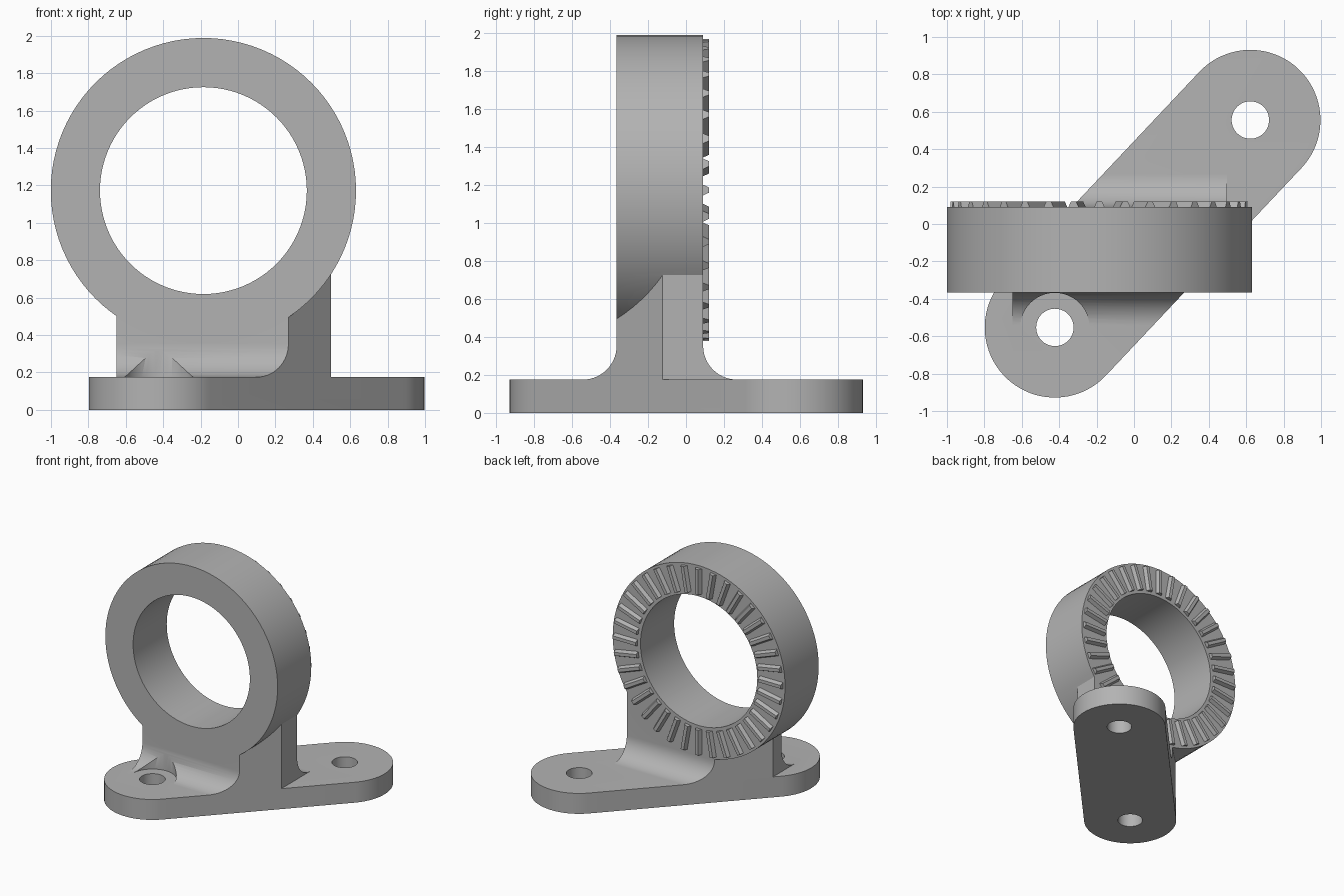
import bpy, bmesh, math
from mathutils import Matrix, Vector

cube = bpy.data.objects.get("Cube")
if cube:
    bpy.data.objects.remove(cube, do_unlink=True)

# Main dimensions
BASE_H, BASE_R = 0.175, 0.375
FRONT_END, BACK_END = Vector((-0.423, -0.553)), Vector((0.622, 0.556))
RING_X, RING_Z, RING_R, BORE_R = -0.185, 1.172, 0.816, 0.553
Y0, Y1 = -0.365, 0.09
FILLET = 0.178

grey = bpy.data.materials.new("grey")
grey.use_nodes = True
color = (0.45, 0.45, 0.45, 1)
grey.diffuse_color = color
grey.node_tree.nodes["Principled BSDF"].inputs["Base Color"].default_value = color


def prism(name, points, direction):
    """Extrude a closed planar outline along a direction."""
    bm = bmesh.new()
    face = bm.faces.new([bm.verts.new(p) for p in points])
    extruded = bmesh.ops.extrude_face_region(bm, geom=[face])["geom"]
    bmesh.ops.translate(bm, vec=direction,
                        verts=[v for v in extruded if isinstance(v, bmesh.types.BMVert)])
    bmesh.ops.recalc_face_normals(bm, faces=bm.faces)
    return from_bmesh(name, bm)


def from_bmesh(name, bm):
    mesh = bpy.data.meshes.new(name)
    bm.to_mesh(mesh)
    bm.free()
    mesh.materials.append(grey)
    obj = bpy.data.objects.new(name, mesh)
    bpy.context.collection.objects.link(obj)
    return obj


def arc(cx, cy, r, start, end, n):
    """Points on an arc, angles in degrees."""
    angles = [math.radians(start + (end - start) * i / n) for i in range(n + 1)]
    return [(cx + r * math.cos(a), cy + r * math.sin(a)) for a in angles]


def combine(target, other, operation):
    """Apply a boolean and remove the helper."""
    mod = target.modifiers.new(operation.lower(), 'BOOLEAN')
    mod.operation, mod.solver, mod.object = operation, 'EXACT', other
    bpy.context.view_layer.objects.active = target
    bpy.ops.object.modifier_apply(modifier=mod.name)
    bpy.data.objects.remove(other, do_unlink=True)


def stadium(name, height):
    """Slanted slot-shaped prism standing on the ground."""
    axis = BACK_END - FRONT_END
    angle = math.degrees(math.atan2(axis.y, axis.x))
    outline = arc(*BACK_END, BASE_R, angle - 90, angle + 90, 40)
    outline += arc(*FRONT_END, BASE_R, angle + 90, angle + 270, 40)
    return prism(name, [(x, y, 0) for x, y in outline], (0, 0, height))


def post(center, r, z, height):
    """Vertical cylinder used as a cutter."""
    circle = arc(*center, r, 0, 360, 48)[:-1]
    return prism("cutter", [(x, y, z) for x, y in circle], (0, 0, height))


def disc(name, r, y0, y1):
    """Cylinder along y around the ring centre."""
    circle = arc(RING_X, RING_Z, r, 0, 360, 96)[:-1]
    return prism(name, [(x, y0, z) for x, z in circle], (0, y1 - y0, 0))


# Neck with concave fillets front and back, trimmed to the base outline
top = BASE_H + FILLET
profile = [(Y0, 0.74)]
profile += arc(Y0 - FILLET, top, FILLET, 0, -90, 14)
profile += [(Y0 - FILLET, 0.1), (Y1 + FILLET, 0.1)]
profile += arc(Y1 + FILLET, top, FILLET, 270, 180, 14)
profile += [(Y1, 0.74)]
body = prism("bracket_body", [(-0.65, y, z) for y, z in profile], (1.147, 0, 0))
combine(body, stadium("trim", 1), 'INTERSECT')

# Ring with its bore, and clearance for the front screw head
combine(body, disc("ring", RING_R, Y0, Y1), 'UNION')
combine(body, disc("bore", BORE_R, Y0 - 0.3, Y1 + 0.3), 'DIFFERENCE')
combine(body, post(FRONT_END, 0.185, 0, 0.5), 'DIFFERENCE')

# Base plate and its screw holes
combine(body, stadium("base_plate", BASE_H), 'UNION')
for end in (FRONT_END, BACK_END):
    combine(body, post(end, 0.1, -0.1, 0.5), 'DIFFERENCE')

# Radial locking teeth on the back of the ring
bm = bmesh.new()
for i in range(36):
    tooth = bmesh.ops.create_cube(bm, size=1)["verts"]
    turn = Matrix.Rotation(math.radians(10 * i), 3, 'Y')
    for v in tooth:
        outer = v.co.y > 0
        width = 0.028 if outer else 0.066
        radius = 0.687 + v.co.z * 0.216
        y = Y1 + 0.03 if outer else Y1 - 0.01
        v.co = turn @ Vector((v.co.x * width, y, radius)) + Vector((RING_X, 0, RING_Z))
bmesh.ops.recalc_face_normals(bm, faces=bm.faces)
from_bmesh("ring_teeth", bm)

# Smooth the curved walls, keep the edges crisp
bpy.ops.object.select_all(action='DESELECT')
body.select_set(True)
bpy.context.view_layer.objects.active = body
bpy.ops.object.shade_smooth_by_angle(angle=math.radians(30))
